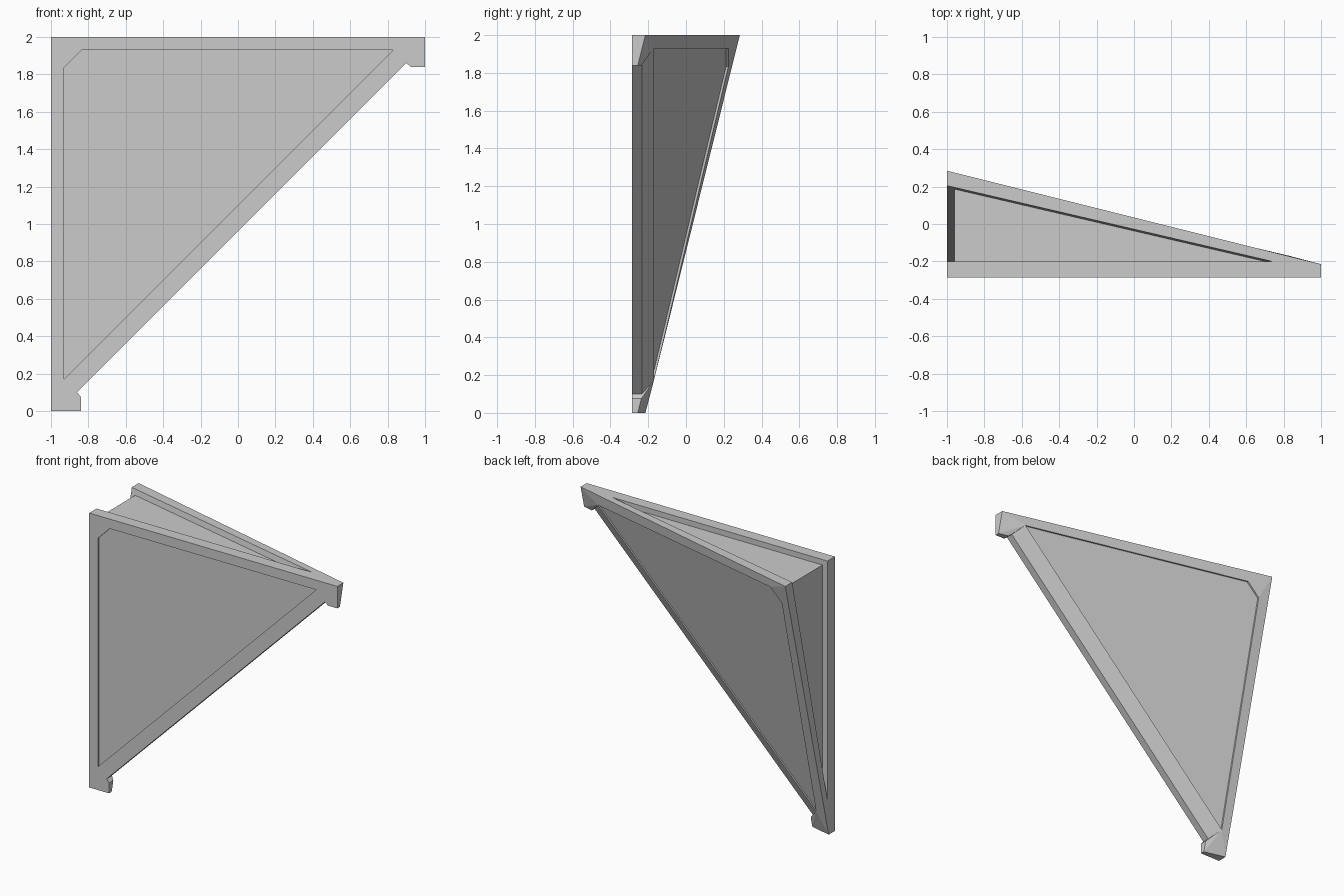
import bpy, bmesh

if "Cube" in bpy.data.objects:
    bpy.data.objects.remove(bpy.data.objects["Cube"])

FRONT = -0.285


def uw(u, w, y):
    """u runs right from the left edge, w runs down from the top edge."""
    return (u - 1, y, 2 - w)


def finish(bm, name):
    bmesh.ops.recalc_face_normals(bm, faces=bm.faces[:])
    me = bpy.data.meshes.new(name)
    bm.to_mesh(me)
    bm.free()
    ob = bpy.data.objects.new(name, me)
    bpy.context.collection.objects.link(ob)
    return ob


# Outline and panel, both symmetric about the corner diagonal
half = [(0, 2), (0.16, 2), (0.16, 1.925), (0.14, 1.9)]
outline = half + [(w, u) for u, w in reversed(half)] + [(0, 0)]
panel = [(0.07, 1.83), (0.07, 0.165), (0.165, 0.07), (1.83, 0.07)]


def back_rim(u, w):
    y = 0.285 - 0.25 * (u + w)
    return y - 0.008 if abs(u + w - 2.04) < 0.01 else y


def back_panel(u, w):
    return 0.28 - 0.237 * (u + w)


def add_side(bm, rim_y, panel_y, depth):
    """One large face: a rim around a shallow sunken panel."""
    o = [bm.verts.new(uw(u, w, rim_y(u, w))) for u, w in outline]
    p = [bm.verts.new(uw(u, w, panel_y(u, w))) for u, w in panel]
    q = [bm.verts.new(uw(u, w, panel_y(u, w) + depth)) for u, w in panel]
    a, b, c, d = p
    rim = [(o[i], o[i + 1], a) for i in range(3)]
    rim += [(o[3], o[4], d, a)]
    rim += [(o[i], o[i + 1], d) for i in range(4, 7)]
    rim += [(o[7], o[8], c, d), (o[8], b, c), (o[8], o[0], a, b)]
    for f in rim:
        bm.faces.new(f)
    for i in range(4):
        j = (i + 1) % 4
        bm.faces.new((p[i], p[j], q[j], q[i]))
    bm.faces.new(q)
    return o


# Wedge body
bm = bmesh.new()
front = add_side(bm, lambda u, w: FRONT, lambda u, w: FRONT, 0.012)
back = add_side(bm, back_rim, back_panel, -0.012)
for i in range(len(front)):
    j = (i + 1) % len(front)
    bm.faces.new((front[i], front[j], back[j], back[i]))
body = finish(bm, "corner_wedge")

# Tapered groove running along the top and left edges
groove = [(-0.1, -0.1), (1.84, -0.1), (1.70, 0.04),
          (0.04, 0.04), (0.04, 1.70), (-0.1, 1.84)]
bm = bmesh.new()
lo = [bm.verts.new(uw(u, w, -0.2)) for u, w in groove]
hi = [bm.verts.new(uw(u, w, -0.2 + 0.2328 * (1.74 - u - w))) for u, w in groove]
bm.faces.new(lo)
bm.faces.new(hi)
for i in range(6):
    j = (i + 1) % 6
    bm.faces.new((lo[i], lo[j], hi[j], hi[i]))
bmesh.ops.remove_doubles(bm, verts=bm.verts[:], dist=0.0005)
cutter = finish(bm, "groove_cutter")
cutter.hide_render = True

mod = body.modifiers.new("groove", 'BOOLEAN')
mod.operation = 'DIFFERENCE'
mod.solver = 'EXACT'
mod.object = cutter
bpy.context.view_layer.objects.active = body
bpy.ops.object.modifier_apply(modifier=mod.name)
bpy.data.objects.remove(cutter)
